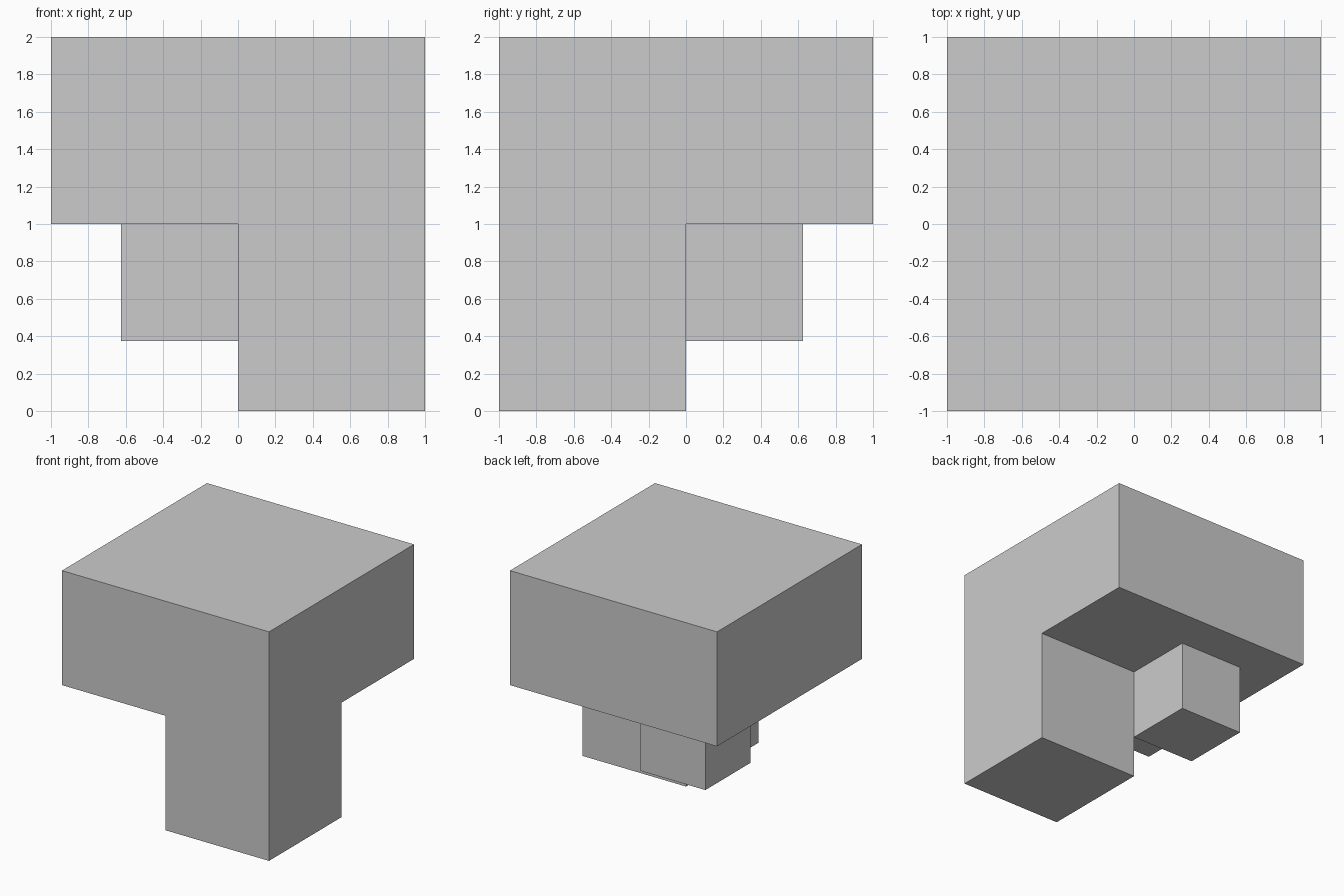
import bpy, bmesh
from mathutils import Matrix, Vector

if "Cube" in bpy.data.objects:
    bpy.data.objects.remove(bpy.data.objects["Cube"])


def add_box(bm, lo, hi):
    lo, hi = Vector(lo), Vector(hi)
    m = Matrix.Translation((lo + hi) / 2) @ Matrix.Diagonal((*(hi - lo), 1))
    bmesh.ops.create_cube(bm, size=1, matrix=m)


def finish(bm, name):
    bmesh.ops.recalc_face_normals(bm, faces=bm.faces)
    mesh = bpy.data.meshes.new(name)
    bm.to_mesh(mesh)
    bm.free()
    obj = bpy.data.objects.new(name, mesh)
    bpy.context.collection.objects.link(obj)


# Upper slab, quartered so that one bottom quadrant can be pulled down as the leg
bm = bmesh.new()
add_box(bm, (-1, -1, 1), (1, 1, 2))
for axis in ((1, 0, 0), (0, 1, 0)):
    bmesh.ops.bisect_plane(bm, geom=bm.verts[:] + bm.edges[:] + bm.faces[:],
                           plane_co=(0, 0, 0), plane_no=axis)
quadrant = [f for f in bm.faces
            if (f.calc_center_median() - Vector((0.5, -0.5, 1))).length < 0.01]
ext = bmesh.ops.extrude_face_region(bm, geom=quadrant)
bmesh.ops.translate(bm, vec=(0, 0, -1),
                    verts=[v for v in ext["geom"] if isinstance(v, bmesh.types.BMVert)])
bmesh.ops.dissolve_limit(bm, angle_limit=0.01, verts=bm.verts, edges=bm.edges)
finish(bm, "slab_with_leg")

# Small block hanging under the opposite quadrant
S = 0.625
bm = bmesh.new()
add_box(bm, (-S, 0, 1 - S), (0, S, 1))
finish(bm, "hanging_block")
